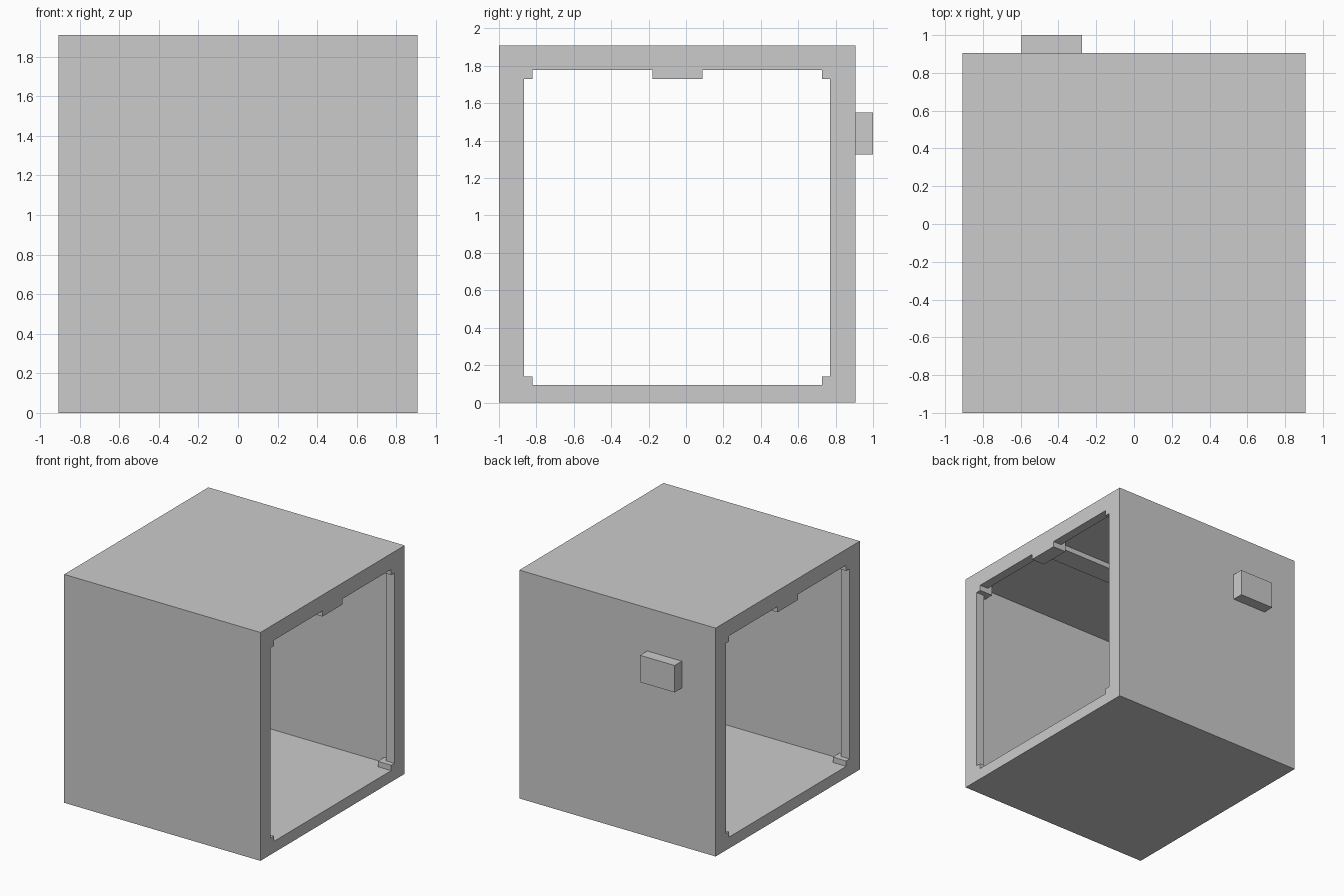
import bpy
import bmesh

default = bpy.data.objects.get("Cube")
if default:
    bpy.data.objects.remove(default, do_unlink=True)

HALF = 0.908       # half length of the case along x
LIP_IN = 0.83      # inner face of the lip at each open end
LUG_IN = 0.785     # inner face of the lugs behind the lip
FLOOR, CEILING = 0.095, 1.82
FRONT, BACK = -0.908, 0.815


def prism(name, profile, x0, x1):
    """Extrude a closed (y, z) profile along x."""
    bm = bmesh.new()
    face = bm.faces.new([bm.verts.new((x0, y, z)) for y, z in profile])
    new = bmesh.ops.extrude_face_region(bm, geom=[face])["geom"]
    verts = [v for v in new if isinstance(v, bmesh.types.BMVert)]
    bmesh.ops.translate(bm, verts=verts, vec=(x1 - x0, 0, 0))
    bmesh.ops.recalc_face_normals(bm, faces=bm.faces)
    mesh = bpy.data.meshes.new(name)
    bm.to_mesh(mesh)
    bm.free()
    obj = bpy.data.objects.new(name, mesh)
    bpy.context.collection.objects.link(obj)
    return obj


def rect(y0, y1, z0, z1):
    return [(y0, z0), (y1, z0), (y1, z1), (y0, z1)]


def cut(obj, cutter):
    """Subtract the cutter for good and remove it."""
    mod = obj.modifiers.new("cut", "BOOLEAN")
    mod.operation, mod.solver, mod.object = "DIFFERENCE", "EXACT", cutter
    graph = bpy.context.evaluated_depsgraph_get()
    result = bpy.data.meshes.new_from_object(obj.evaluated_get(graph))
    obj.modifiers.clear()
    obj.data = result
    bpy.data.objects.remove(cutter, do_unlink=True)


# Outer case
case = prism("case", rect(-1, 0.905, 0, 1.91), -HALF, HALF)

# Opening at both ends, with corner lugs and a centre tab left in the lip
y0, y1, z0, z1 = -0.865, 0.77, FLOOR, 1.777
a, b = -0.82, 0.727
low, high = 0.14, 1.73
tab = (-0.18, 0.087)
opening = [(a, z0), (b, z0), (b, low), (y1, low), (y1, high), (b, high), (b, z1),
           (tab[1], z1), (tab[1], high), (tab[0], high), (tab[0], z1),
           (a, z1), (a, high), (y0, high), (y0, low), (a, low)]
cut(case, prism("opening_cutter", opening, -1.2, 1.2))

# Wider chamber behind the lips, with a rail along the ceiling
rail = (-0.137, 0.044)
chamber = [(FRONT, z0), (BACK, z0), (BACK, CEILING),
           (rail[1], CEILING), (rail[1], z1), (rail[0], z1), (rail[0], CEILING),
           (FRONT, CEILING)]
cut(case, prism("chamber_cutter", chamber, -LIP_IN, LIP_IN))

# Lugs reaching a little deeper than the lip at each end
lugs = {
    "front_lower_lug": rect(FRONT, a, z0, low),
    "back_lower_lug": rect(b, BACK, z0, low),
    "front_upper_lug": rect(FRONT, a, high, CEILING),
    "back_upper_lug": rect(b, BACK, high, CEILING),
    "centre_tab": rect(*tab, high, CEILING),
}
for side, word in ((1, "left"), (-1, "right")):
    for name, profile in lugs.items():
        prism(f"{word}_{name}", profile, side * LUG_IN, side * LIP_IN)

# Small block on the back wall
prism("back_block", rect(0.905, 1, 1.325, 1.55), -0.595, -0.275)
